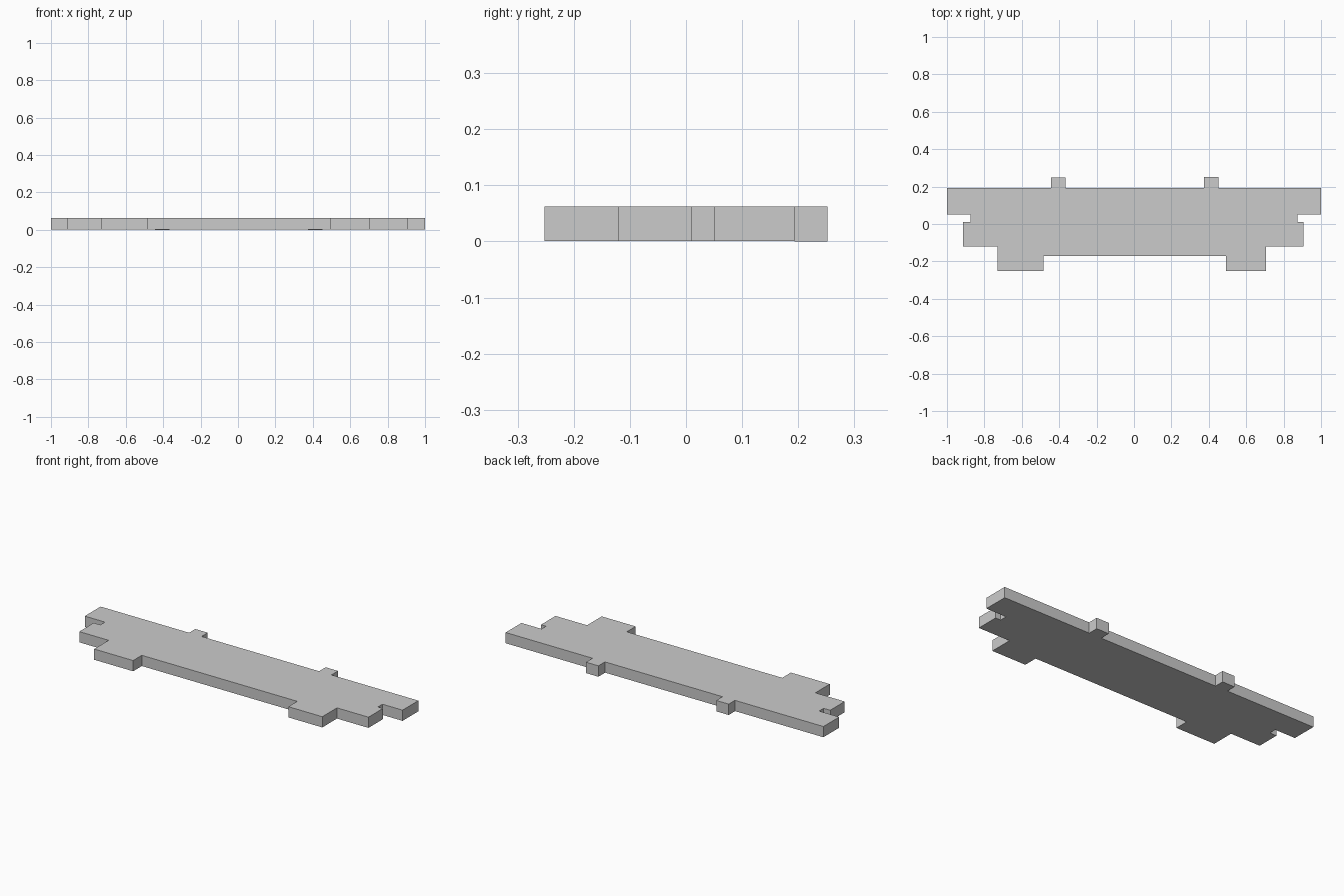
import bpy
import bmesh

if "Cube" in bpy.data.objects:
    bpy.data.objects.remove(bpy.data.objects["Cube"])

BASE, TOP = 0.001, 0.062


def plate(name, outline, z0=BASE, z1=TOP):
    """Extrude a counter-clockwise plan outline into a flat-shaded slab."""
    bm = bmesh.new()
    bottom = bm.faces.new([bm.verts.new((x, y, z0)) for x, y in outline])
    ext = bmesh.ops.extrude_face_region(bm, geom=[bottom], use_keep_orig=True)
    for item in ext["geom"]:
        if isinstance(item, bmesh.types.BMVert):
            item.co.z = z1
    bmesh.ops.recalc_face_normals(bm, faces=bm.faces[:])
    mesh = bpy.data.meshes.new(name)
    bm.to_mesh(mesh)
    bm.free()
    obj = bpy.data.objects.new(name, mesh)
    bpy.context.collection.objects.link(obj)
    return obj


def rect(x0, x1, y0, y1):
    return [(x0, y0), (x1, y0), (x1, y1), (x0, y1)]


# Main slab: long back bar, narrow waist, stepped front with two feet
plate("stepped_slab", [
    (-0.73, -0.25), (-0.485, -0.25), (-0.485, -0.172),
    (0.493, -0.172), (0.493, -0.252), (0.707, -0.252),
    (0.707, -0.12), (0.905, -0.12), (0.905, 0.01),
    (0.873, 0.01), (0.873, 0.051), (1.0, 0.051),
    (1.0, 0.193), (-1.0, 0.193), (-1.0, 0.051),
    (-0.873, 0.051), (-0.873, 0.01), (-0.915, 0.01),
    (-0.915, -0.12), (-0.73, -0.12),
])

# Two small tabs on the back edge, sitting a touch lower than the slab
for name, x0, x1, y1 in (("left_tab", -0.443, -0.365, 0.249),
                         ("right_tab", 0.375, 0.453, 0.252)):
    plate(name, rect(x0, x1, 0.193, y1), 0.0, TOP)
